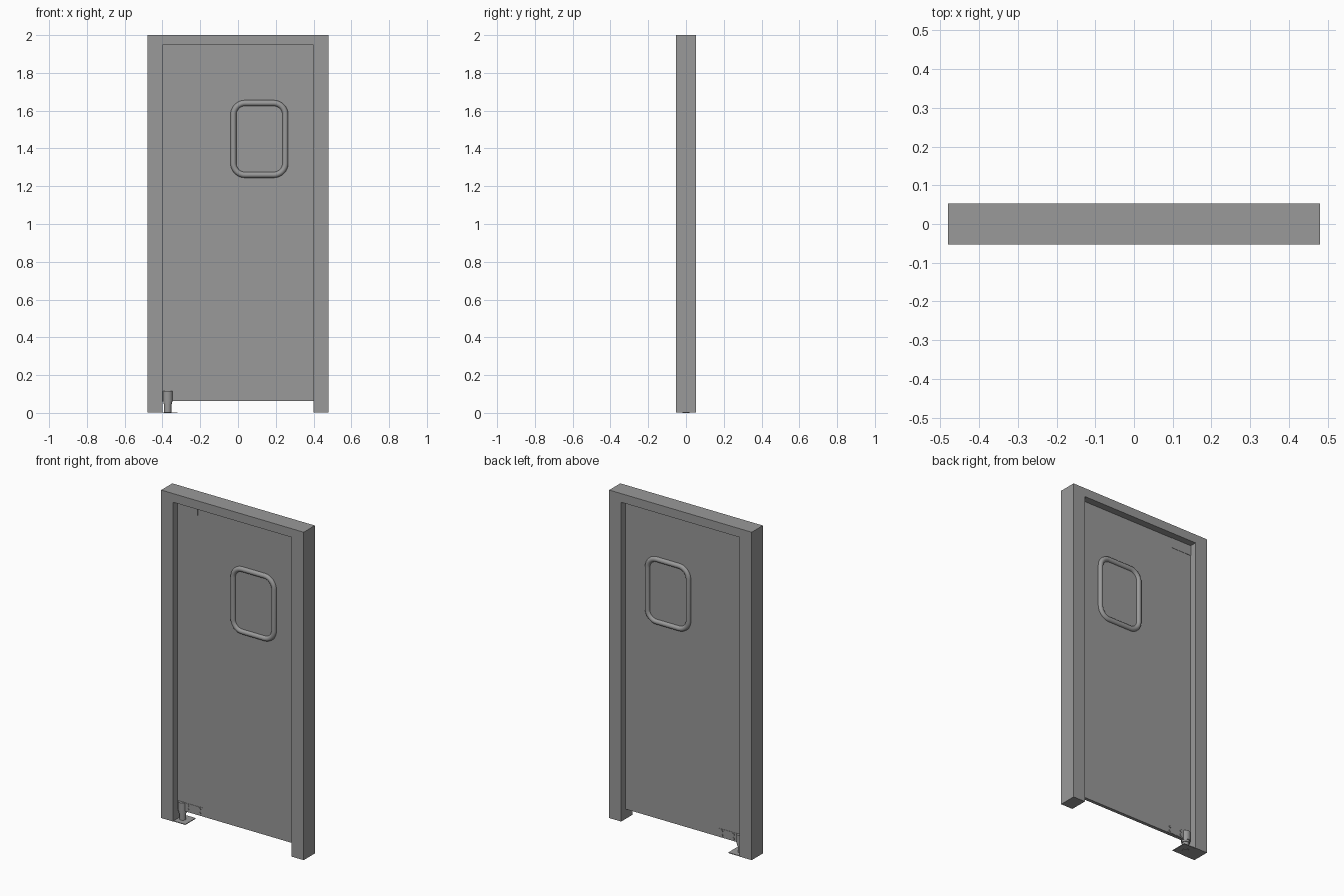
import bpy
import bmesh
import math
from mathutils import Vector

old = bpy.data.objects.get("Cube")
if old:
    bpy.data.objects.remove(old)

grey = bpy.data.materials.new("plain grey")
grey.use_nodes = True
COLOR = (0.32, 0.32, 0.32, 1)
grey.diffuse_color = COLOR
grey.node_tree.nodes["Principled BSDF"].inputs["Base Color"].default_value = COLOR


def add(name, bm):
    mesh = bpy.data.meshes.new(name)
    bmesh.ops.recalc_face_normals(bm, faces=bm.faces)
    bm.to_mesh(mesh)
    bm.free()
    mesh.materials.append(grey)
    obj = bpy.data.objects.new(name, mesh)
    bpy.context.collection.objects.link(obj)
    return obj


def prism(name, outline, y0, y1):
    """Extrude an x-z outline from y0 to y1."""
    bm = bmesh.new()
    face = bm.faces.new([bm.verts.new((x, y0, z)) for x, z in outline])
    ext = bmesh.ops.extrude_face_region(bm, geom=[face])
    verts = [v for v in ext["geom"] if isinstance(v, bmesh.types.BMVert)]
    bmesh.ops.translate(bm, verts=verts, vec=(0, y1 - y0, 0))
    return add(name, bm)


def box(name, x0, x1, y0, y1, z0, z1):
    return prism(name, [(x0, z0), (x1, z0), (x1, z1), (x0, z1)], y0, y1)


def cylinder(name, center, radius, depth, axis="Z"):
    bpy.ops.mesh.primitive_cylinder_add(
        vertices=32, radius=radius, depth=depth, location=center,
        rotation=(math.pi / 2 if axis == "Y" else 0, 0, 0))
    obj = bpy.context.object
    obj.name = name
    obj.data.materials.append(grey)
    bpy.ops.object.shade_smooth_by_angle()
    return obj


def rounded_rect(cx, cz, w, h, r, steps=10):
    points = []
    for q, (sx, sz) in enumerate([(1, 1), (-1, 1), (-1, -1), (1, -1)]):
        for i in range(steps + 1):
            a = (q + i / steps) * math.pi / 2
            points.append((cx + sx * (w / 2 - r) + r * math.cos(a),
                           cz + sz * (h / 2 - r) + r * math.sin(a)))
    return points


def ring(name, path, y, radius, sides=16):
    """Sweep a round section along a closed x-z path."""
    bm = bmesh.new()
    loops = []
    n = len(path)
    for i, (x, z) in enumerate(path):
        (xa, za), (xb, zb) = path[i - 1], path[(i + 1) % n]
        out = Vector((zb - za, 0, xa - xb)).normalized()
        loops.append([bm.verts.new(
            Vector((x, y, z)) + radius * (math.cos(a) * out + math.sin(a) * Vector((0, 1, 0))))
            for a in (k * math.tau / sides for k in range(sides))])
    for i in range(n):
        a, b = loops[i], loops[(i + 1) % n]
        for k in range(sides):
            m = (k + 1) % sides
            bm.faces.new((a[k], a[m], b[m], b[k]))
    obj = add(name, bm)
    for p in obj.data.polygons:
        p.use_smooth = True


# Door frame: two jambs joined by a header
W, IN, TOP, FLOOR, D = 0.48, 0.399, 1.947, 0.003, 0.0535
prism("door_frame", [(-W, FLOOR), (-IN, FLOOR), (-IN, TOP), (IN, TOP),
                     (IN, FLOOR), (W, FLOOR), (W, 2), (-W, 2)], -D, D)

# Thin swinging panel
T = 0.01
box("door_panel", -IN, IN, -T, T, 0.062, TOP)

# Window with a rounded trim ring on each face
pane = rounded_rect(0.113, 1.45, 0.26, 0.365, 0.055)
trim = rounded_rect(0.113, 1.45, 0.275, 0.38, 0.062)
prism("window_pane", pane, -T - 0.001, T + 0.001)
for side, s in (("front", -1), ("back", 1)):
    ring(side + "_window_trim", trim, s * T, 0.0155)

    # Hinge plates and bolts on each face
    y0, y1 = sorted((s * T, s * (T + 0.002)))
    box(side + "_upper_hinge_plate", -IN, -0.264, y0, y1, 1.885, TOP)
    box(side + "_lower_hinge_plate", -0.35, -0.232, y0, y1, 0.064, 0.115)
    for x in (-0.328, -0.25):
        for z in (0.078, 0.103):
            cylinder(side + "_hinge_bolt", (x, s * (T + 0.002), z), 0.008, 0.008, "Y")

# Lower pivot: barrel, collar, post and floor plate
PX = -0.372
cylinder("pivot_barrel", (PX, 0, 0.0875), 0.027, 0.055)
cylinder("pivot_collar", (PX, 0, 0.054), 0.023, 0.014)
cylinder("pivot_post", (PX, 0, 0.024), 0.019, 0.048)
box("floor_plate", -IN, -0.32, -0.05, 0.05, 0.002, 0.006)
box("pivot_arm", PX, -0.34, -0.012, 0.012, 0.064, 0.115)
